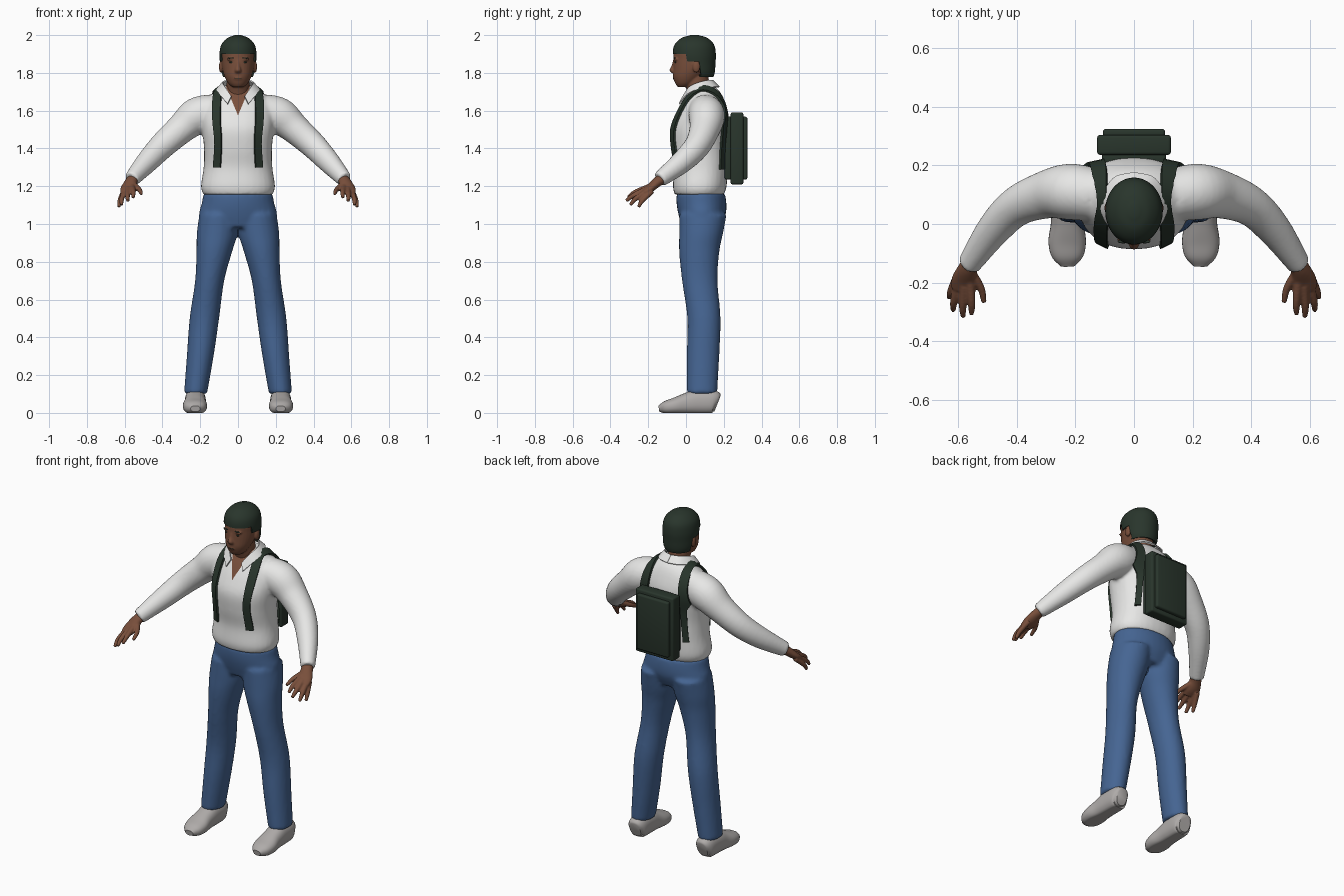
import bpy, bmesh, math
from mathutils import Vector

cube = bpy.data.objects.get("Cube")
if cube:
    bpy.data.objects.remove(cube)


def material(name, rgb):
    m = bpy.data.materials.new(name)
    m.use_nodes = True
    m.diffuse_color = (*rgb, 1)
    m.node_tree.nodes["Principled BSDF"].inputs["Base Color"].default_value = (*rgb, 1)
    return m


WHITE = material("shirt white", (0.8, 0.8, 0.79))
SKIN = material("brown skin", (0.19, 0.078, 0.044))
DENIM = material("denim blue", (0.06, 0.13, 0.29))
DARK = material("dark green", (0.022, 0.036, 0.025))
GREY = material("shoe grey", (0.43, 0.41, 0.4))


def smooth_rows(rows, steps=5):
    """Catmull-Rom interpolation of rows of numbers."""
    rows = [Vector(r) for r in rows]
    pts = [rows[0] * 2 - rows[1]] + rows + [rows[-1] * 2 - rows[-2]]
    out = []
    for a, b, c, d in zip(pts, pts[1:], pts[2:], pts[3:]):
        for k in range(steps):
            t = k / steps
            out.append(0.5 * (2 * b + (c - a) * t + (2 * a - 5 * b + 4 * c - d) * t * t
                              + (3 * b - a - 3 * c + d) * t ** 3))
    return out + [rows[-1]]


def loft(bm, rows, side=1, flat=True, n=32, power=1.0):
    """Closed tube through rows of (x, y, z, half width, half depth)."""
    rows = smooth_rows(rows)
    rings = []
    for i, r in enumerate(rows):
        u, v = Vector((1, 0, 0)), Vector((0, 1, 0))
        if not flat:
            t = rows[min(i + 1, len(rows) - 1)].xyz - rows[max(i - 1, 0)].xyz
            u = t.cross(Vector((0, 0, 1))).normalized()
            v = u.cross(t).normalized()
        ring = []
        for k in range(n):
            c, s = math.cos(math.tau * k / n), math.sin(math.tau * k / n)
            c, s = (math.copysign(abs(w) ** power, w) for w in (c, s))
            p = Vector(r[:3]) + u * c * r[3] + v * s * r[4]
            ring.append(bm.verts.new((p.x * side, p.y, p.z)))
        rings.append(ring)
    for a, b in zip(rings, rings[1:]):
        for k in range(n):
            bm.faces.new((a[k], a[k - 1], b[k - 1], b[k]))
    bm.faces.new(rings[0])
    bm.faces.new(rings[-1])


def ball(bm, centre, size):
    made = bmesh.ops.create_uvsphere(bm, u_segments=20, v_segments=12, radius=1)["verts"]
    bmesh.ops.scale(bm, vec=size, verts=made)
    bmesh.ops.translate(bm, vec=centre, verts=made)


def ribbon(bm, edge_a, edge_b, side=1):
    """Strip between two smooth edges."""
    a, b = ([bm.verts.new((p.x * side, p.y, p.z)) for p in smooth_rows(e)] for e in (edge_a, edge_b))
    for i in range(len(a) - 1):
        bm.faces.new((a[i], a[i + 1], b[i + 1], b[i]))


def finish(name, bm, mats, voxel=0, relax=4, mods=()):
    """Make an object, apply its modifiers and shade it smooth."""
    bmesh.ops.recalc_face_normals(bm, faces=bm.faces)
    mesh = bpy.data.meshes.new(name)
    bm.to_mesh(mesh)
    bm.free()
    ob = bpy.data.objects.new(name, mesh)
    bpy.context.collection.objects.link(ob)
    if voxel:
        mods = [("REMESH", dict(mode="VOXEL", voxel_size=voxel)),
                ("SMOOTH", dict(factor=0.5, iterations=relax))] + list(mods)
    for kind, settings in mods:
        mod = ob.modifiers.new(kind.title(), kind)
        for key, value in settings.items():
            setattr(mod, key, value)
    if mods:
        graph = bpy.context.evaluated_depsgraph_get()
        baked = bpy.data.meshes.new_from_object(ob.evaluated_get(graph))
        ob.modifiers.clear()
        ob.data = baked
    ob.data.materials.clear()
    for m in mats:
        ob.data.materials.append(m)
    bpy.ops.object.select_all(action="DESELECT")
    ob.select_set(True)
    bpy.context.view_layer.objects.active = ob
    bpy.ops.object.shade_smooth_by_angle(angle=math.radians(45))
    return ob


# Trousers: two legs blended into the hips
bm = bmesh.new()
for s in (1, -1):
    loft(bm, [(.225, .085, .1, .061, .08), (.2, .09, .3, .071, .086), (.178, .095, .5, .078, .088),
              (.15, .073, .7, .077, .094), (.126, .07, .85, .094, .106), (.11, .08, .95, .108, .116),
              (.1, .09, 1.05, .105, .125)], s)
loft(bm, [(0, .08, .98, .19, .1), (0, .085, 1.05, .207, .125), (0, .082, 1.11, .192, .132),
          (0, .078, 1.165, .182, .128)])
finish("trousers", bm, [DENIM], voxel=0.011)

# Shirt: torso with sleeves, and an open neck cut along a V
bm = bmesh.new()
loft(bm, [(0, .07, 1.155, .183, .13), (0, .073, 1.2, .196, .142), (0, .078, 1.3, .182, .142),
          (0, .07, 1.4, .18, .15), (0, .07, 1.5, .19, .155), (0, .085, 1.58, .195, .14),
          (0, .095, 1.65, .178, .11), (0, .1, 1.7, .12, .08), (0, .085, 1.735, .075, .06)], power=.9)
for s in (1, -1):
    loft(bm, [(.13, .1, 1.6, .09, .09), (.22, .11, 1.57, .096, .098), (.3, .1, 1.505, .082, .08),
              (.4, .06, 1.415, .068, .07), (.48, -.02, 1.33, .058, .06), (.565, -.14, 1.235, .04, .042)],
         s, flat=False)
shirt = finish("shirt", bm, [WHITE, SKIN], voxel=0.01)
bm = bmesh.new()
bm.from_mesh(shirt.data)
slope, v_tip = 0.42, 1.575
for s in (1, -1):
    bmesh.ops.bisect_plane(bm, geom=bm.verts[:] + bm.edges[:] + bm.faces[:], dist=1e-5,
                           plane_co=(0, 0, v_tip), plane_no=(s, 0, -slope))
for f in bm.faces:
    c = f.calc_center_median()
    f.material_index = int(c.y < .07 and abs(c.x) < (c.z - v_tip) * slope)
bm.to_mesh(shirt.data)
bm.free()

# Collar folded down around the neck
bm = bmesh.new()
for s in (1, -1):
    ribbon(bm, [(.035, -.015, 1.675), (.068, .02, 1.725), (.08, .075, 1.75), (.05, .125, 1.76), (0, .14, 1.76)],
           [(.055, -.035, 1.635), (.1, .015, 1.69), (.11, .08, 1.715), (.07, .155, 1.725), (0, .175, 1.725)], s)
finish("collar", bm, [WHITE], mods=[("SOLIDIFY", dict(thickness=.008, offset=0))])

# Head with neck, nose, lips and ears
bm = bmesh.new()
loft(bm, [(0, -.012, 1.725, .03, .032), (0, -.002, 1.745, .052, .055), (0, .012, 1.78, .071, .08),
          (0, .03, 1.82, .083, .098), (0, .04, 1.87, .088, .107), (0, .043, 1.92, .088, .106),
          (0, .045, 1.97, .06, .075)])
loft(bm, [(0, .085, 1.6, .07, .06), (0, .075, 1.68, .063, .062), (0, .06, 1.74, .06, .064), (0, .055, 1.82, .06, .06)])
loft(bm, [(0, -.06, 1.8, .018, .016), (0, -.069, 1.815, .017, .019), (0, -.064, 1.84, .01, .012),
          (0, -.06, 1.87, .009, .008)])
ball(bm, (0, -.057, 1.772), (.026, .013, .011))
for s in (1, -1):
    ball(bm, (s * .09, .055, 1.832), (.011, .02, .032))
    ball(bm, (s * .034, -.052, 1.873), (.026, .014, .008))
finish("head", bm, [SKIN], voxel=0.005, relax=3)

# Eyes, brows and mouth line
bm = bmesh.new()
for s in (1, -1):
    ball(bm, (s * .034, -.056, 1.856), (.013, .005, .005))
    ball(bm, (s * .036, -.06, 1.878), (.02, .006, .004))
ball(bm, (0, -.066, 1.772), (.02, .004, .002))
finish("facial_features", bm, [DARK])

# Hair trimmed to a stepped hairline
bm = bmesh.new()
loft(bm, [(0, .065, 1.765, .07, .075), (0, .06, 1.8, .088, .092), (0, .05, 1.85, .095, .106),
          (0, .044, 1.9, .098, .114), (0, .044, 1.95, .088, .104), (0, .045, 1.985, .055, .068),
          (0, .045, 2, .015, .02)], n=64)


def hairline(y):
    if y < .005:
        return 1.9
    return 1.858 if y < .075 else 1.778


bmesh.ops.delete(bm, geom=[f for f in bm.faces if f.calc_center_median().z < hairline(f.calc_center_median().y)],
                 context="FACES")
finish("hair", bm, [DARK], mods=[("SOLIDIFY", dict(thickness=.014, offset=-1))])

# Hands: palm and five fingers
fingers = [((.555, -.165, 1.21), (.522, -.22, 1.182), (.512, -.268, 1.16)),
           ((.56, -.2, 1.195), (.554, -.27, 1.168), (.555, -.308, 1.14)),
           ((.58, -.21, 1.185), (.585, -.28, 1.15), (.583, -.317, 1.122)),
           ((.6, -.2, 1.175), (.615, -.265, 1.135), (.617, -.295, 1.1)),
           ((.603, -.18, 1.175), (.625, -.23, 1.125), (.631, -.252, 1.09))]
for s, word in ((1, "left"), (-1, "right")):
    bm = bmesh.new()
    loft(bm, [(.55, -.12, 1.245, .03, .028), (.568, -.155, 1.22, .034, .026), (.578, -.19, 1.19, .044, .022),
              (.585, -.225, 1.168, .04, .015)], s, flat=False)
    for path in fingers:
        loft(bm, [(*p, r, r) for p, r in zip(path, (.016, .013, .009))], s, flat=False, n=12)
    finish(word + "_hand", bm, [SKIN], voxel=0.005, relax=2)

# Shoes: grey uppers, dark heels and soles
for s, word in ((1, "left"), (-1, "right")):
    bm = bmesh.new()
    loft(bm, [(.224, .166, .05, .035, .045), (.225, .14, .058, .053, .064), (.226, .06, .058, .056, .066),
              (.227, 0, .048, .057, .056), (.228, -.06, .036, .064, .044), (.227, -.11, .028, .054, .034),
              (.226, -.143, .022, .025, .016)], s, flat=False, power=.85)
    for v in bm.verts:
        v.co.z = max(v.co.z, 0)
    for f in bm.faces:
        c = f.calc_center_median()
        f.material_index = int(c.y > .05 or c.z < .014)
    finish(word + "_shoe", bm, [GREY, DARK])

# Backpack: pad, body and front panel as rounded boxes
for name, half_x, y0, y1, z0, z1 in (("backpack_pad", .11, .205, .245, 1.235, 1.57),
                                     ("backpack_body", .126, .236, .304, 1.21, 1.59),
                                     ("backpack_panel", .106, .295, .325, 1.235, 1.568)):
    bm = bmesh.new()
    bmesh.ops.create_cube(bm, size=1)
    bmesh.ops.scale(bm, vec=(2 * half_x, y1 - y0, z1 - z0), verts=bm.verts)
    bmesh.ops.translate(bm, vec=(0, (y0 + y1) / 2, (z0 + z1) / 2), verts=bm.verts)
    finish(name, bm, [DARK], mods=[("BEVEL", dict(width=.01, segments=3))])

# Straps hugging the shirt from chest over the shoulder to the back
strap = [(.12, -.06, 1.3), (.117, -.09, 1.45), (.118, -.04, 1.6), (.114, .05, 1.72), (.114, .15, 1.7),
         (.125, .215, 1.6), (.14, .22, 1.45), (.15, .21, 1.29)]
for s, word in ((1, "left"), (-1, "right")):
    bm = bmesh.new()
    ribbon(bm, [(x - .026, y, z) for x, y, z in strap], [(x + .026, y, z) for x, y, z in strap], s)
    finish(word + "_strap", bm, [DARK],
           mods=[("SHRINKWRAP", dict(target=shirt, wrap_mode="ABOVE_SURFACE", offset=.008)),
                 ("SOLIDIFY", dict(thickness=.012, offset=0))])
